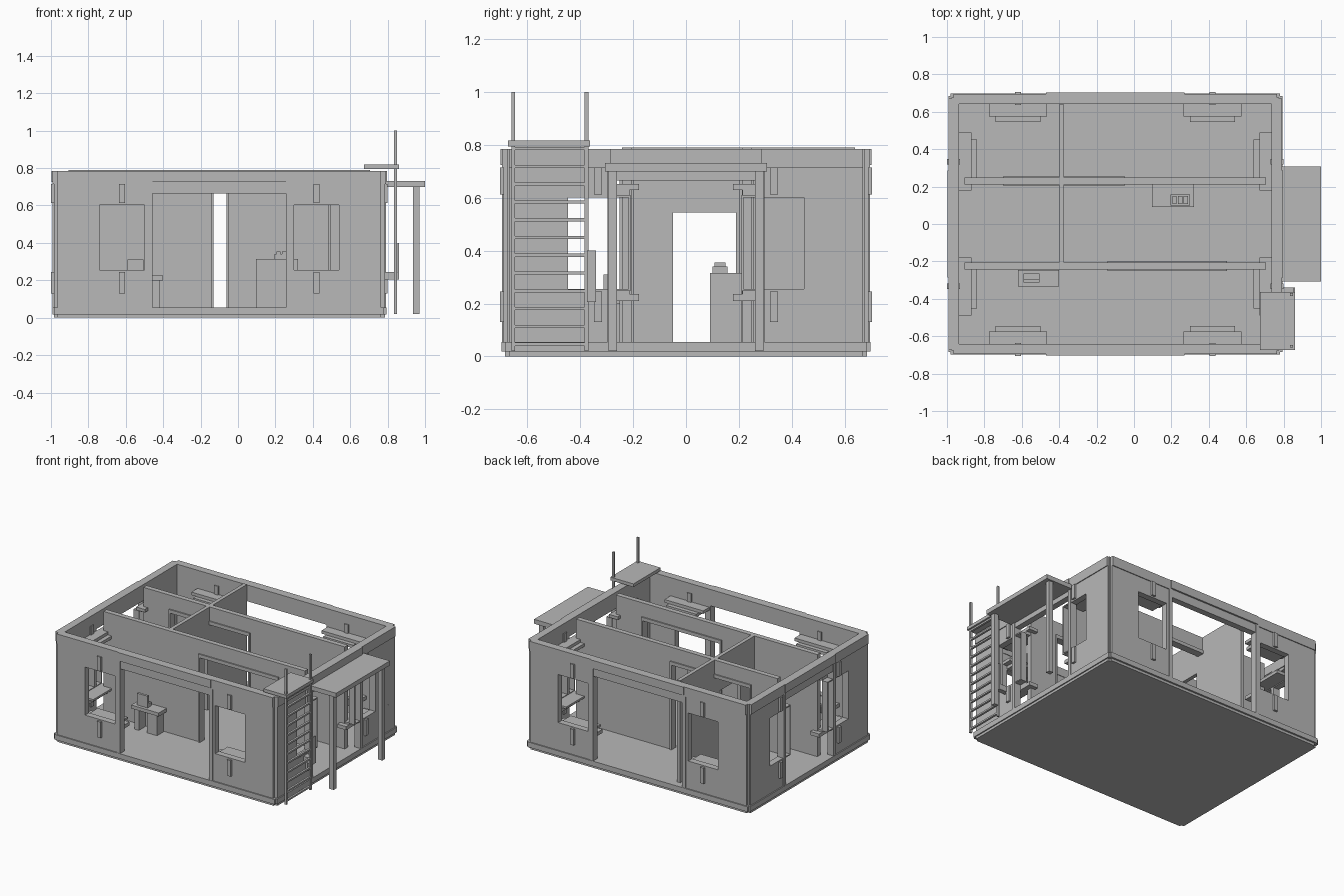
import bpy, bmesh

if "Cube" in bpy.data.objects:
    bpy.data.objects.remove(bpy.data.objects["Cube"])

CX = -0.10  # centre of the building in x (porch sits on the right)

grey = bpy.data.materials.new("plain grey")
grey.diffuse_color = (0.48, 0.48, 0.48, 1)
grey.use_nodes = True
grey.node_tree.nodes["Principled BSDF"].inputs["Base Color"].default_value = grey.diffuse_color


def build(name, boxes):
    """One object made of axis-aligned boxes (x0, x1, y0, y1, z0, z1)."""
    bm = bmesh.new()
    for x0, x1, y0, y1, z0, z1 in boxes:
        v = bmesh.ops.create_cube(bm, size=1)["verts"]
        bmesh.ops.scale(bm, vec=(x1 - x0, y1 - y0, z1 - z0), verts=v)
        bmesh.ops.translate(bm, vec=((x0 + x1) / 2, (y0 + y1) / 2, (z0 + z1) / 2), verts=v)
    me = bpy.data.meshes.new(name)
    bm.to_mesh(me)
    bm.free()
    me.materials.append(grey)
    ob = bpy.data.objects.new(name, me)
    bpy.context.collection.objects.link(ob)
    return ob


def on_side(side, b):
    """Map (u along wall, d outward from centre, z) to world box."""
    u0, u1, d0, d1, z0, z1 = b
    if side == "front":
        return (CX + u0, CX + u1, -d1, -d0, z0, z1)
    if side == "back":
        return (CX + u0, CX + u1, d0, d1, z0, z1)
    if side == "right":
        return (CX + d0, CX + d1, u0, u1, z0, z1)
    return (CX - d1, CX - d0, u0, u1, z0, z1)


def wall_side(side, out, half, opening, win_c, win_w):
    """Outer wall: two window panels, a wide opening, trims, shelves."""
    inn = out - 0.045
    w0, w1 = win_c - win_w / 2, win_c + win_w / 2
    lo, hi = 0.247, 0.61
    s0 = max(w0, opening)
    panel = [(opening, half, inn, out, 0.055, lo), (opening, half, inn, out, hi, 0.72),
             (w1, half, inn, out, lo, hi)]
    if w0 > opening:
        panel.append((opening, w0, inn, out, lo, hi))
    t = 0.008
    frame = [(w0, w0 + t, inn, out, lo, hi), (w1 - t, w1, inn, out, lo, hi),
             (w0, w1, inn, out, lo, lo + t), (w0, w1, inn, out, hi - t, hi)]
    jamb = [(opening - 0.014, opening + 0.012, inn, out + 0.006, 0.055, 0.785)]
    a, b = win_c - 0.155, win_c + 0.155
    shelf = [(a, b, inn - 0.07, inn, 0.21, 0.236), (a, b, inn - 0.07, inn, 0.63, 0.652),
             (a + .035, b - .035, inn - 0.10, inn, 0.236, 0.25),
             (a + .035, b - .035, inn - 0.10, inn, 0.608, 0.63)]
    clip = [(win_c - .015, win_c + .015, inn - .01, out + 0.015, 0.13, 0.245),
            (win_c - .015, win_c + .015, inn - .01, out + 0.015, 0.612, 0.715)]
    cornice = [(opening, half, inn - 0.004, out + 0.006, 0.715, 0.785)]
    for name, parts in (("wall_panel", panel), ("window_frame", frame), ("jamb", jamb),
                        ("window_shelf", shelf), ("window_clip", clip), ("cornice", cornice)):
        both = parts + [(-q[1], -q[0]) + q[2:] for q in parts]
        build(side + "_" + name, [on_side(side, q) for q in both])
    # raised middle section over the opening and the base trim
    build(side + "_lintel", [on_side(side, (-opening, opening, inn - .004, out + .012, 0.725, 0.785)),
                             on_side(side, (-opening, opening, inn, out, 0.665, 0.725))])
    build(side + "_base_trim", [on_side(side, (-half - .015, half + .015, inn, out + .008, 0.018, 0.055))])


for s in ("front", "back"):
    wall_side(s, 0.69, 0.865, 0.37, 0.52, 0.255)
for s in ("left", "right"):
    wall_side(s, 0.885, 0.67, 0.285, 0.333, 0.245)

# floor and notched corner posts
build("floor", [(CX - .865, CX + .865, -.685, .685, 0, .02), (CX - .885, CX + .885, -.67, .67, 0, .02),
                (CX - .85, CX + .85, -.65, .65, .02, .052)])
build("corner_posts", [(CX + sx * .86 - .015, CX + sx * .86 + .015, sy * .66 - .015, sy * .66 + .015, .02, .785)
                       for sx in (-1, 1) for sy in (-1, 1)])


# long interior walls with a framed doorway
def inner_wall(name, y, d0, d1):
    h = 0.018
    build(name, [(-.905, d0, y - h, y + h, .05, .79), (d1, .705, y - h, y + h, .05, .79),
                 (d0, d1, y - h, y + h, .67, .79)])
    f = 0.027
    build(name + "_door_frame", [(d0 - .012, d0, y - f, y + f, .05, .685), (d1, d1 + .012, y - f, y + f, .05, .685),
                                 (d0 - .012, d1 + .012, y - f, y + f, .665, .69)])


inner_wall("front_inner_wall", -0.225, -0.13, 0.485)
inner_wall("back_inner_wall", 0.23, -0.685, -0.062)

# cross wall with a lower doorway
build("cross_wall", [(-.402, -.375, -.21, -.05, .05, .79), (-.402, -.375, .19, .64, .05, .79),
                     (-.402, -.375, -.05, .19, .545, .79)])

# counter with a small machine on it
build("counter", [(.095, .32, .09, .21, .05, .315)])
build("counter_machine", [(.195, .30, .10, .157, .315, .34)] +
      [(.205 + i * .03, .228 + i * .03, .108, .15, .34, .355) for i in range(3)])

# small table with a screen
build("side_table", [(-.62, -.40, -.335, -.245, .20, .225), (-.50, -.42, -.325, -.25, .05, .20),
                     (-.60, -.565, -.325, -.25, .05, .20)])
build("table_screen", [(-.59, -.505, -.312, -.265, .225, .25), (-.59, -.505, -.312, -.295, .25, .31)])

# porch roof on two posts
build("porch_roof", [(.78, 1.0, -.307, .307, .70, .732)])
build("porch_posts", [(.935, .97, s * .278 - .016, s * .278 + .016, .02, .70) for s in (-1, 1)])

# ladder, landing and bracket
build("ladder_rails", [(.835, .85, y - .007, y + .007, .02, 1.0) for y in (-.654, -.377)])
build("ladder_rungs", [(.835, .85, -.65, -.38, .04 + i * .0673, .052 + i * .0673) for i in range(12)])
build("ladder_landing", [(.675, .86, -.673, -.364, .795, .818)])
build("wall_bracket", [(.78, .86, -.375, -.34, .205, .245), (.852, .86, -.375, -.34, .245, .40)])
